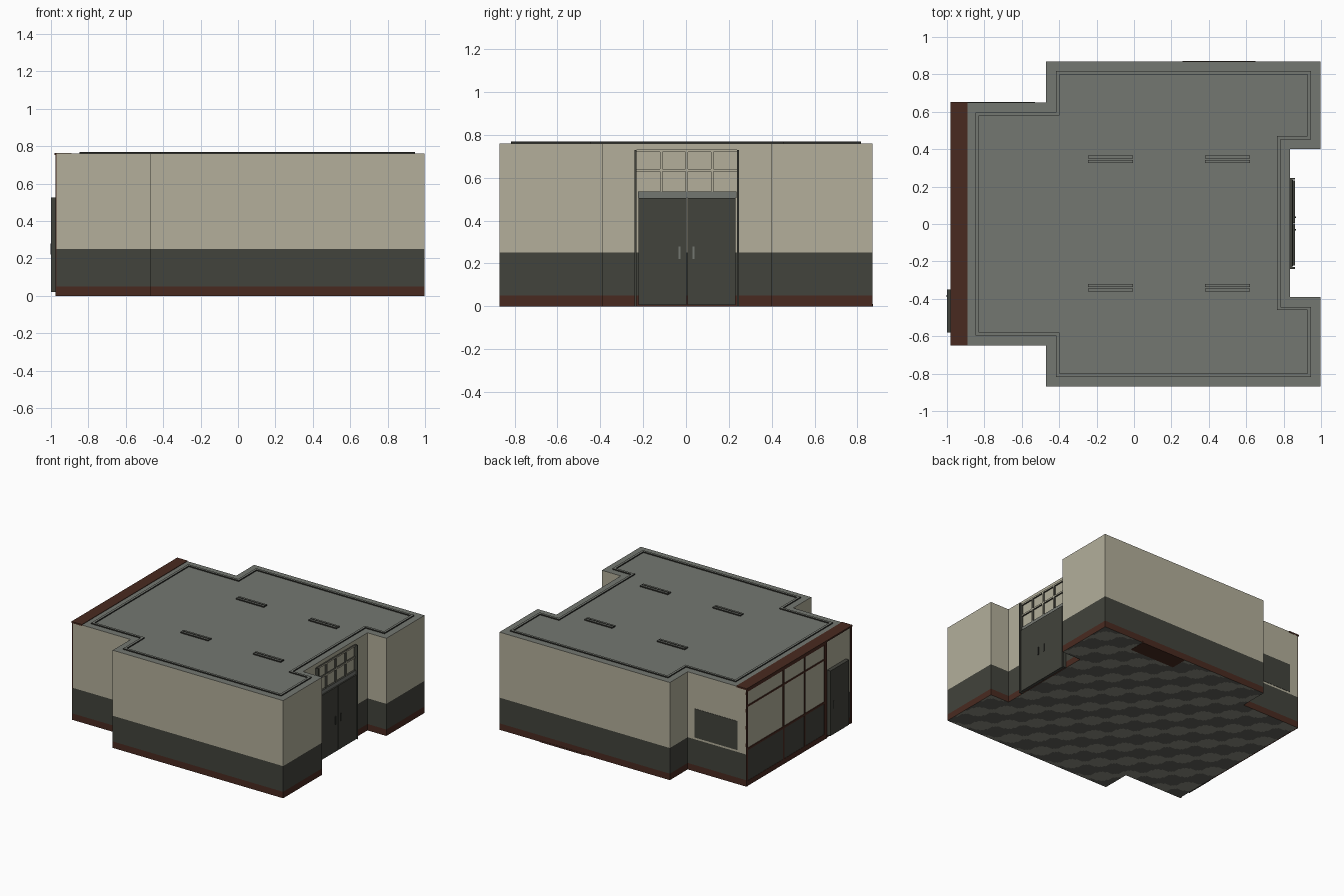
import bpy, bmesh, math
from mathutils import Vector

if "Cube" in bpy.data.objects:
    bpy.data.objects.remove(bpy.data.objects["Cube"])


def srgb(r, g, b):
    lin = lambda c: (c / 255 / 12.92) if c < 10 else ((c / 255 + 0.055) / 1.055) ** 2.4
    return (lin(r), lin(g), lin(b), 1)


def material(name, *rgb):
    m = bpy.data.materials.new(name)
    m.diffuse_color = srgb(*rgb)
    m.use_nodes = True
    m.node_tree.nodes["Principled BSDF"].inputs["Base Color"].default_value = m.diffuse_color
    return m


BEIGE = material("beige paint", 179, 175, 155)
DARK = material("dark grey paint", 66, 67, 60)
BROWN = material("brown trim", 73, 42, 32)
GREY = material("roof grey", 116, 119, 113)
TILE_A = material("floor dark", 96, 97, 90)
TILE_B = material("floor light", 140, 140, 127)
BLACK = material("black metal", 42, 43, 39)

TOP = 0.76
# right half of the plan has a door notch, left part is narrower
PLAN = [(-0.97, -0.65), (-0.47, -0.65), (-0.47, -0.87), (0.998, -0.87), (0.998, -0.39),
        (0.835, -0.39), (0.835, 0.40), (0.998, 0.40), (0.998, 0.87), (-0.47, 0.87),
        (-0.47, 0.65), (-0.97, 0.65)]


def finish(bm, name, mats):
    me = bpy.data.meshes.new(name)
    bm.normal_update()
    bm.to_mesh(me)
    bm.free()
    for m in mats:
        me.materials.append(m)
    ob = bpy.data.objects.new(name, me)
    bpy.context.collection.objects.link(ob)
    return ob


def box(name, x, y, z, mat, side=None, axis=2):
    """Box from ranges; with side given, faces not along the axis get that material."""
    bm = bmesh.new()
    bmesh.ops.create_cube(bm, size=1)
    for v in bm.verts:
        v.co = Vector([(r[0] + r[1]) / 2 + c * (r[1] - r[0]) for r, c in zip((x, y, z), v.co)])
    bm.normal_update()
    if side:
        for f in bm.faces:
            f.material_index = 0 if abs(f.normal[axis]) > 0.5 else 1
    return finish(bm, name, [mat, side] if side else [mat])


def inset(plan, d):
    """Offset a right-angled, counter-clockwise outline inwards."""
    out = []
    for i, p in enumerate(plan):
        p = Vector(p)
        a = (p - Vector(plan[i - 1])).normalized()
        b = (Vector(plan[(i + 1) % len(plan)]) - p).normalized()
        out.append(tuple(p + d * (Vector((-a.y, a.x)) + Vector((-b.y, b.x)))))
    return out


def ring(bm, plan, z):
    return [bm.verts.new((x, y, z)) for x, y in plan]


def bridge(bm, lo, hi, index):
    n = len(lo)
    for i in range(n):
        j = (i + 1) % n
        bm.faces.new((lo[i], lo[j], hi[j], hi[i])).material_index = index


# Walls in three painted bands
bm = bmesh.new()
rings = [ring(bm, PLAN, z) for z in (0, 0.05, 0.25, TOP)]
for k in range(3):
    bridge(bm, rings[k], rings[k + 1], k)
bm.faces.new(rings[3]).material_index = 3
finish(bm, "walls_and_roof", [BROWN, DARK, BEIGE, GREY])

# Floor with rounded tiles linked along one diagonal
bm = bmesh.new()
bm.faces.new(list(reversed(ring(bm, PLAN, 0))))
STEP = 0.014
for axis in range(2):
    no = Vector((1, 0, 0)) if axis == 0 else Vector((0, 1, 0))
    for i in range(-72, 73):
        bmesh.ops.bisect_plane(bm, geom=bm.verts[:] + bm.edges[:] + bm.faces[:],
                               plane_co=no * i * STEP, plane_no=no)
K = math.pi / 0.14
for f in bm.faces:
    c = f.calc_center_median()
    # the second term joins tiles along x = -y
    v = -math.sin(K * c.x) * math.sin(K * c.y) + 0.25 * math.cos(K * (c.x + c.y))
    f.material_index = 1 if v > 0.08 else 0
finish(bm, "floor", [TILE_A, TILE_B])

# Raised ceiling trim showing on the roof
roof_plan = [(-0.90 if x < -0.9 else x, y) for x, y in PLAN]
bm = bmesh.new()
outer, inner = inset(roof_plan, 0.053), inset(roof_plan, 0.071)
o0, o1 = ring(bm, outer, TOP), ring(bm, outer, TOP + 0.009)
i0, i1 = ring(bm, inner, TOP), ring(bm, inner, TOP + 0.009)
bridge(bm, o0, o1, 1)
bridge(bm, o1, i1, 0)
bridge(bm, i1, i0, 1)
finish(bm, "roof_trim", [GREY, BLACK])

# Four light housings on the roof
for x in (-0.125, 0.50):
    for y in (-0.34, 0.345):
        for s in (-1, 1):
            yc = y + s * 0.012
            box("light_housing", (x - 0.12, x + 0.12), (yc - 0.008, yc + 0.008),
                (TOP, TOP + 0.01), GREY, BLACK)

# Board on the back of the narrow part
box("wall_board", (-0.90, -0.53), (0.649, 0.652), (0.265, 0.49), DARK)

# Double door in the notch
for y0, y1 in ((-0.222, 0.002), (0.006, 0.232)):
    box("door_leaf", (0.83, 0.86), (y0, y1), (0.005, 0.505), DARK)
for y in (-0.03, 0.035):
    box("door_handle", (0.86, 0.866), (y - 0.004, y + 0.004), (0.22, 0.28), GREY, BLACK, axis=0)
box("door_header", (0.83, 0.85), (-0.225, 0.235), (0.505, 0.535), GREY, DARK, axis=0)
for y in (-0.235, 0.242):
    box("door_post", (0.83, 0.862), (y - 0.005, y + 0.005), (0, 0.73), DARK)

# Transom bars over the double door
for i in range(1, 4):
    y = -0.235 + i * 0.477 / 4
    box("transom_bar", (0.83, 0.848), (y - 0.006, y + 0.006), (0.535, 0.73), BEIGE, DARK, axis=0)
for z in (0.635, 0.725):
    box("transom_rail", (0.83, 0.847), (-0.23, 0.237), (z - 0.006, z + 0.006), BEIGE, DARK, axis=0)

# Shop front on the left: brown frame and roof strip
box("front_roof_strip", (-0.98, -0.89), (-0.65, 0.652), (0.752, 0.764), BROWN)
for y, w in ((0.64, 0.01), (0.19, 0.008), (-0.07, 0.005), (-0.325, 0.014), (-0.641, 0.009)):
    box("front_post", (-0.976, -0.965), (y - w, y + w), (0, 0.752), BROWN)
for z, h in ((0.74, 0.008), (0.62, 0.006), (0.285, 0.008), (0.02, 0.02)):
    box("front_rail", (-0.975, -0.965), (-0.325, 0.64), (z - h, z + h), BROWN)
box("front_lower_panel", (-0.973, -0.965), (-0.325, 0.64), (0.03, 0.285), DARK)

# Side door beside the shop front
box("side_door", (-1.0, -0.965), (-0.58, -0.35), (0.02, 0.525), DARK)
box("side_door_handle", (-1.002, -0.999), (-0.39, -0.38), (0.22, 0.28), BLACK)

# Cabinet base showing through the floor near the back wall
box("cabinet_base", (0.26, 0.65), (0.74, 0.872), (-0.002, 0.01), BROWN)
